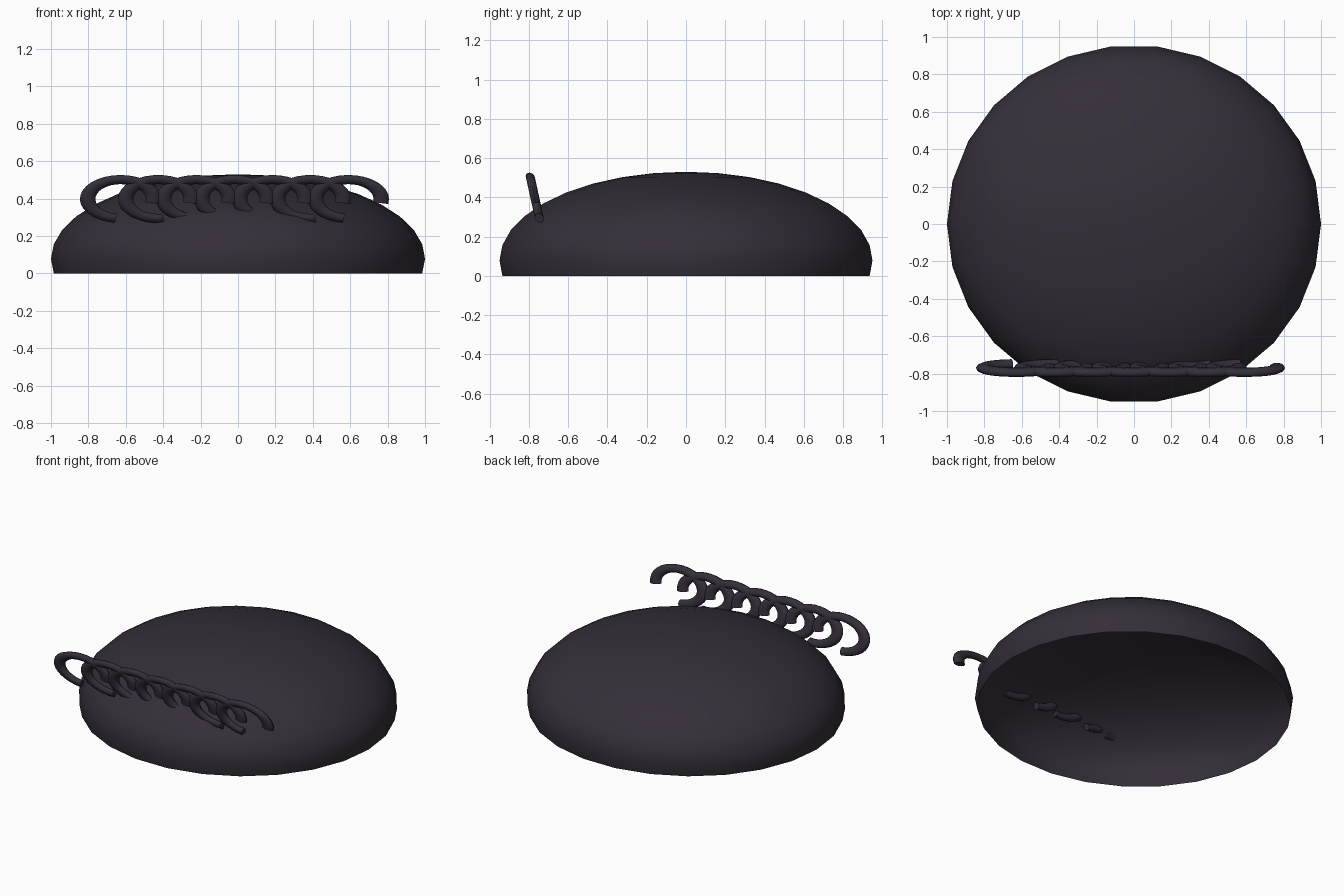
import bpy, bmesh
from math import sin, cos, pi, radians

if "Cube" in bpy.data.objects:
    bpy.data.objects.remove(bpy.data.objects["Cube"])

mat = bpy.data.materials.new("dark_hair")
mat.diffuse_color = (0.035, 0.027, 0.04, 1)
mat.use_nodes = True
mat.node_tree.nodes["Principled BSDF"].inputs["Base Color"].default_value = mat.diffuse_color


def finish(bm, name):
    bmesh.ops.recalc_face_normals(bm, faces=bm.faces)
    mesh = bpy.data.meshes.new(name)
    bm.to_mesh(mesh)
    bm.free()
    obj = bpy.data.objects.new(name, mesh)
    bpy.context.collection.objects.link(obj)
    mesh.materials.append(mat)
    bpy.ops.object.select_all(action='DESELECT')
    obj.select_set(True)
    bpy.context.view_layer.objects.active = obj
    bpy.ops.object.shade_smooth_by_angle(angle=radians(50))
    return obj


def skin(bm, rings):
    n = len(rings[0])
    for a, b in zip(rings, rings[1:]):
        for i in range(n):
            j = (i + 1) % n
            bm.faces.new((a[i], a[j], b[j], b[i]))


# Hair cap: flattened open dome that reaches one ring below its widest line
SIDES, RX, RY, RZ, EQUATOR = 26, 1.0, 0.957, 0.452, 0.0785
bm = bmesh.new()
rings = []
for k in range(-1, 9):
    lat = radians(10 * k)
    rings.append([bm.verts.new((RX * cos(lat) * cos(2 * pi * i / SIDES),
                                RY * cos(lat) * sin(2 * pi * i / SIDES),
                                EQUATOR + RZ * sin(lat))) for i in range(SIDES)])
skin(bm, rings)
tip = bm.verts.new((0, 0, EQUATOR + RZ))
for i in range(SIDES):
    bm.faces.new((rings[-1][i], rings[-1][(i + 1) % SIDES], tip))
finish(bm, "hair_cap")


# Fringe curl: stretched, open ring that leans back towards the cap
def curl(name, x, end):
    bm = bmesh.new()
    start, steps, sides = -12, 24, 10
    rings = []
    for s in range(steps + 1):
        a = radians(start + (end - start) * s / steps)
        ring = []
        for t in range(sides):
            b = 2 * pi * t / sides
            r = 1 + 0.235 * cos(b)
            z = 0.104 * r * sin(a)
            ring.append(bm.verts.new((x + 0.176 * r * cos(a),
                                      -0.77 - 0.22 * z + 0.024 * sin(b),
                                      0.398 + z)))
        rings.append(ring)
    skin(bm, rings)
    bm.faces.new(rings[0])
    bm.faces.new(rings[-1])
    finish(bm, name)


for i in range(7):
    curl(f"fringe_curl_{i + 1}", -0.628 + 0.203 * i, 278 if i % 2 else 262)
